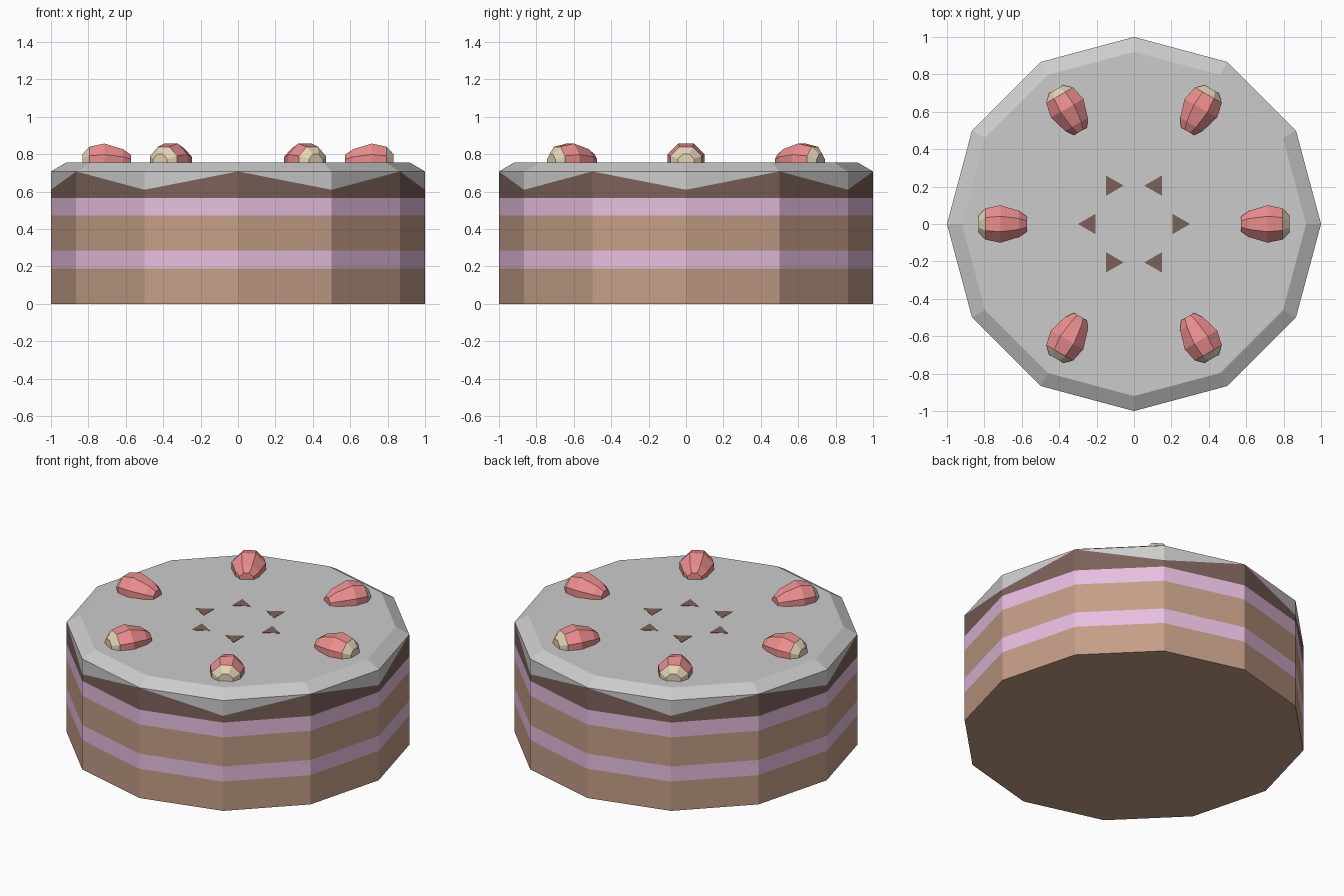
import bpy, bmesh
from math import sin, cos, pi
from mathutils import Matrix

if "Cube" in bpy.data.objects:
    bpy.data.objects.remove(bpy.data.objects["Cube"])

SIDES = 12


def material(name, rgb):
    m = bpy.data.materials.new(name)
    m.diffuse_color = (*rgb, 1)
    m.use_nodes = True
    m.node_tree.nodes["Principled BSDF"].inputs["Base Color"].default_value = m.diffuse_color
    return m


sponge = material("sponge", (0.55, 0.34, 0.24))
cream = material("pink_cream", (0.80, 0.52, 0.75))
chocolate = material("chocolate", (0.20, 0.12, 0.10))
berry_red = material("berry_red", (0.83, 0.27, 0.27))
berry_pale = material("berry_pale", (0.78, 0.66, 0.47))


def loft(name, rings, mat=None, caps=(True, True), matrix=Matrix()):
    """Skin a stack of equal-length point rings."""
    bm = bmesh.new()
    vs = [[bm.verts.new(matrix @ p) for p in map(Matrix.to_translation, map(Matrix.Translation, r))] for r in rings]
    n = len(vs[0])
    for a, b in zip(vs, vs[1:]):
        for i in range(n):
            j = (i + 1) % n
            bm.faces.new((a[i], a[j], b[j], b[i]))
    if caps[0]:
        bm.faces.new(vs[0][::-1])
    if caps[1]:
        bm.faces.new(vs[-1])
    bmesh.ops.remove_doubles(bm, verts=bm.verts, dist=1e-4)
    bmesh.ops.recalc_face_normals(bm, faces=bm.faces)
    me = bpy.data.meshes.new(name)
    bm.to_mesh(me)
    bm.free()
    ob = bpy.data.objects.new(name, me)
    bpy.context.collection.objects.link(ob)
    if mat:
        me.materials.append(mat)
    return ob


def ring(r, z, z_even=None, n=SIDES):
    """Horizontal ring; even corners may sit at their own height."""
    return [(r * cos(2 * pi * i / n), r * sin(2 * pi * i / n),
             z_even if z_even is not None and i % 2 == 0 else z) for i in range(n)]


def berry_ring(x, apothem):
    """Upright octagon with a flat side on top."""
    r = apothem / cos(pi / 8)
    return [(x, r * cos(pi / 8 + i * pi / 4), 0.757 + r * sin(pi / 8 + i * pi / 4))
            for i in range(8)]


# Stacked sponge and cream layers
for name, z0, z1, mat in [("bottom_sponge", 0, 0.188, sponge),
                          ("lower_cream", 0.188, 0.285, cream),
                          ("middle_sponge", 0.285, 0.472, sponge),
                          ("upper_cream", 0.472, 0.567, cream)]:
    loft(name, [ring(1, z0), ring(1, z1)], mat)

# Chocolate layer meeting the zigzag lower edge of the icing
zigzag = ring(1, 0.708, 0.61)
loft("chocolate_layer", [ring(1, 0.567), zigzag], chocolate, (True, False))
loft("icing", [zigzag, ring(1, 0.708), ring(0.92, 0.755)], None, (False, True))

# Six berries around the rim and six chocolate flakes in the middle
for k in range(6):
    turn = Matrix.Rotation(k * pi / 3, 4, 'Z')
    loft(f"berry_{k + 1}", [berry_ring(0.572, 0.04), berry_ring(0.615, 0.07),
                            berry_ring(0.715, 0.1), berry_ring(0.795, 0.083)],
         berry_red, (True, False), turn)
    loft(f"berry_end_{k + 1}", [berry_ring(0.795, 0.083), berry_ring(0.832, 0.043)],
         berry_pale, (False, True), turn)
    loft(f"chocolate_flake_{k + 1}", [ring(0.063, 0.75, n=3), ring(0.063, 0.757, n=3)],
         chocolate, matrix=turn @ Matrix.Translation((0.237, 0, 0)))
